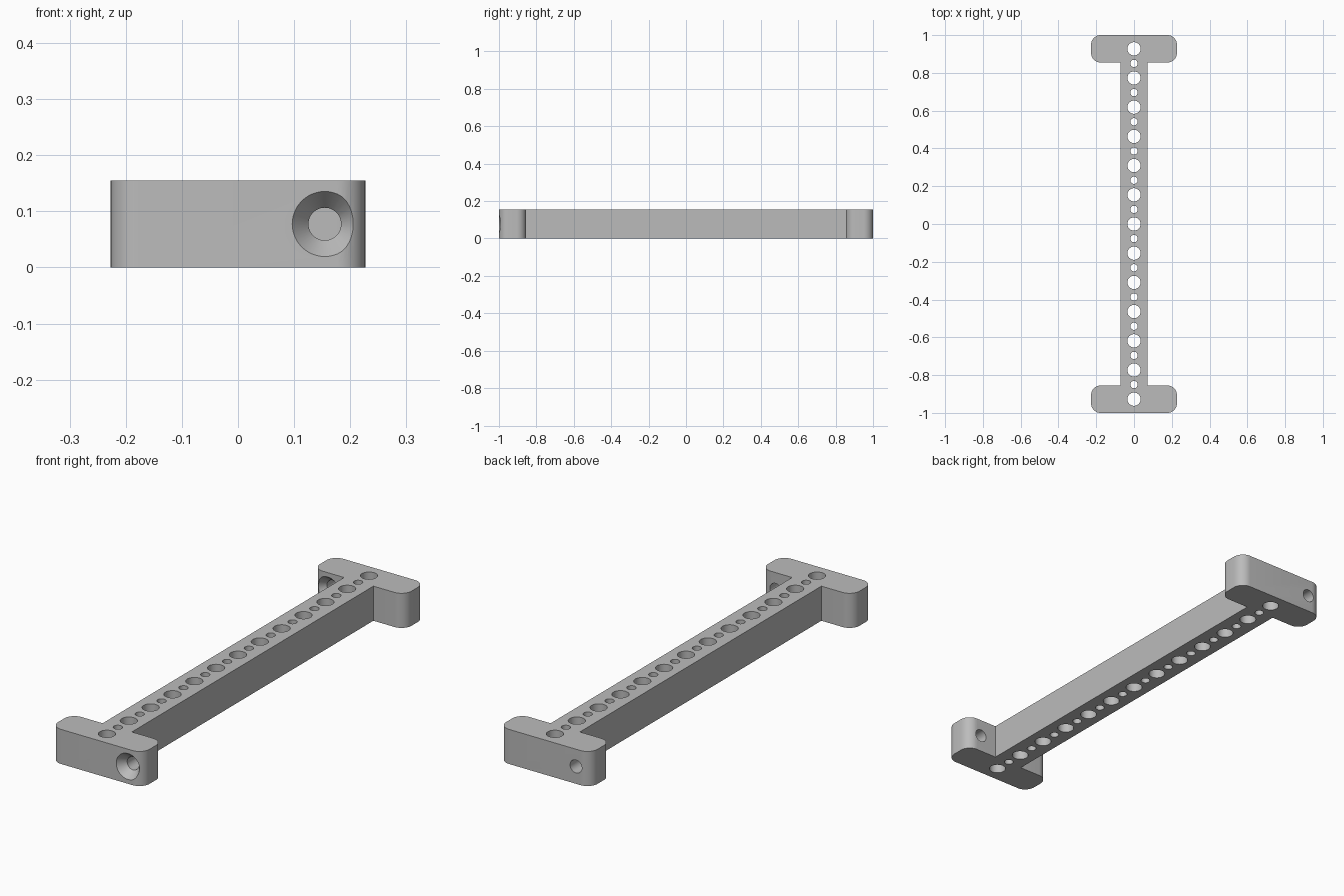
import bpy
import bmesh
from math import sin, cos, pi, radians
from mathutils import Matrix, Vector

cube = bpy.data.objects.get("Cube")
if cube:
    bpy.data.objects.remove(cube, do_unlink=True)

HEIGHT = 0.155
PITCH = 0.1546          # spacing of the large holes
BEAM = 0.0725           # half width of the beam
HALF_X = 0.227          # half width of the end flanges
INNER = 1 - 2 * BEAM    # inner face of a flange
CORNER = 0.05
SCREW_X = 0.1546

grey = bpy.data.materials.new("Plain grey")
grey.use_nodes = True
colour = (0.5, 0.5, 0.5, 1)
grey.diffuse_color = colour
grey.node_tree.nodes["Principled BSDF"].inputs["Base Color"].default_value = colour


def add_object(name, bm):
    bmesh.ops.recalc_face_normals(bm, faces=bm.faces[:])
    mesh = bpy.data.meshes.new(name)
    bm.to_mesh(mesh)
    bm.free()
    mesh.materials.append(grey)
    obj = bpy.data.objects.new(name, mesh)
    bpy.context.collection.objects.link(obj)
    return obj


def arc(cx, cy, start, steps=10):
    """Quarter-circle corner, running clockwise from the start angle."""
    angles = [start - pi / 2 * i / steps for i in range(steps + 1)]
    return [(cx + CORNER * cos(a), cy + CORNER * sin(a)) for a in angles]


def add_lathe(bm, profile, matrix, sides=48):
    """Closed solid of revolution from (radius, height) points."""
    rings = [[bm.verts.new(matrix @ Vector((r * cos(2 * pi * i / sides),
                                            r * sin(2 * pi * i / sides), h)))
              for i in range(sides)] for r, h in profile]
    for low, high in zip(rings, rings[1:]):
        for i in range(sides):
            j = (i + 1) % sides
            bm.faces.new((low[i], low[j], high[j], high[i]))
    bm.faces.new(rings[0][::-1])
    bm.faces.new(rings[-1])


# Outline: one quarter, mirrored to the right, then turned for the other end
quarter = [(BEAM, INNER)]
quarter += arc(HALF_X - CORNER, INNER + CORNER, 0)[::-1]
quarter += arc(HALF_X - CORNER, 1 - CORNER, pi / 2)[::-1]
end = quarter + [(-x, y) for x, y in reversed(quarter)]
outline = end + [(-x, -y) for x, y in end]

bm = bmesh.new()
base = bm.faces.new([bm.verts.new((x, y, 0)) for x, y in outline])
extruded = bmesh.ops.extrude_face_region(bm, geom=[base])
top = [v for v in extruded["geom"] if isinstance(v, bmesh.types.BMVert)]
bmesh.ops.translate(bm, verts=top, vec=(0, 0, HEIGHT))
bracket = add_object("flanged_beam", bm)

# Row of alternating large and small holes along the beam
bm = bmesh.new()
for i in range(-12, 13):
    radius = 0.035 if i % 2 == 0 else 0.0193
    add_lathe(bm, [(radius, -0.05), (radius, HEIGHT + 0.05)],
              Matrix.Translation((0, i * PITCH / 2, 0)))

# Countersunk screw holes, both opening towards the front
screw = [(0.0865, -0.03), (0.058, 0), (0.029, 0.036), (0.029, 0.2)]
for x, y in ((SCREW_X, -1), (-SCREW_X, INNER)):
    add_lathe(bm, screw, Matrix.Translation((x, y, HEIGHT / 2))
              @ Matrix.Rotation(radians(-90), 4, "X"))
cutter = add_object("hole_cutter", bm)
cutter.hide_render = True

# Cut the holes and keep the finished mesh
cut = bracket.modifiers.new("Holes", "BOOLEAN")
cut.operation = "DIFFERENCE"
cut.solver = "EXACT"
cut.object = cutter
bpy.ops.object.select_all(action="DESELECT")
bracket.select_set(True)
bpy.context.view_layer.objects.active = bracket
bpy.ops.object.modifier_apply(modifier=cut.name)
bpy.data.objects.remove(cutter, do_unlink=True)
bpy.ops.object.shade_smooth_by_angle(angle=radians(30))
